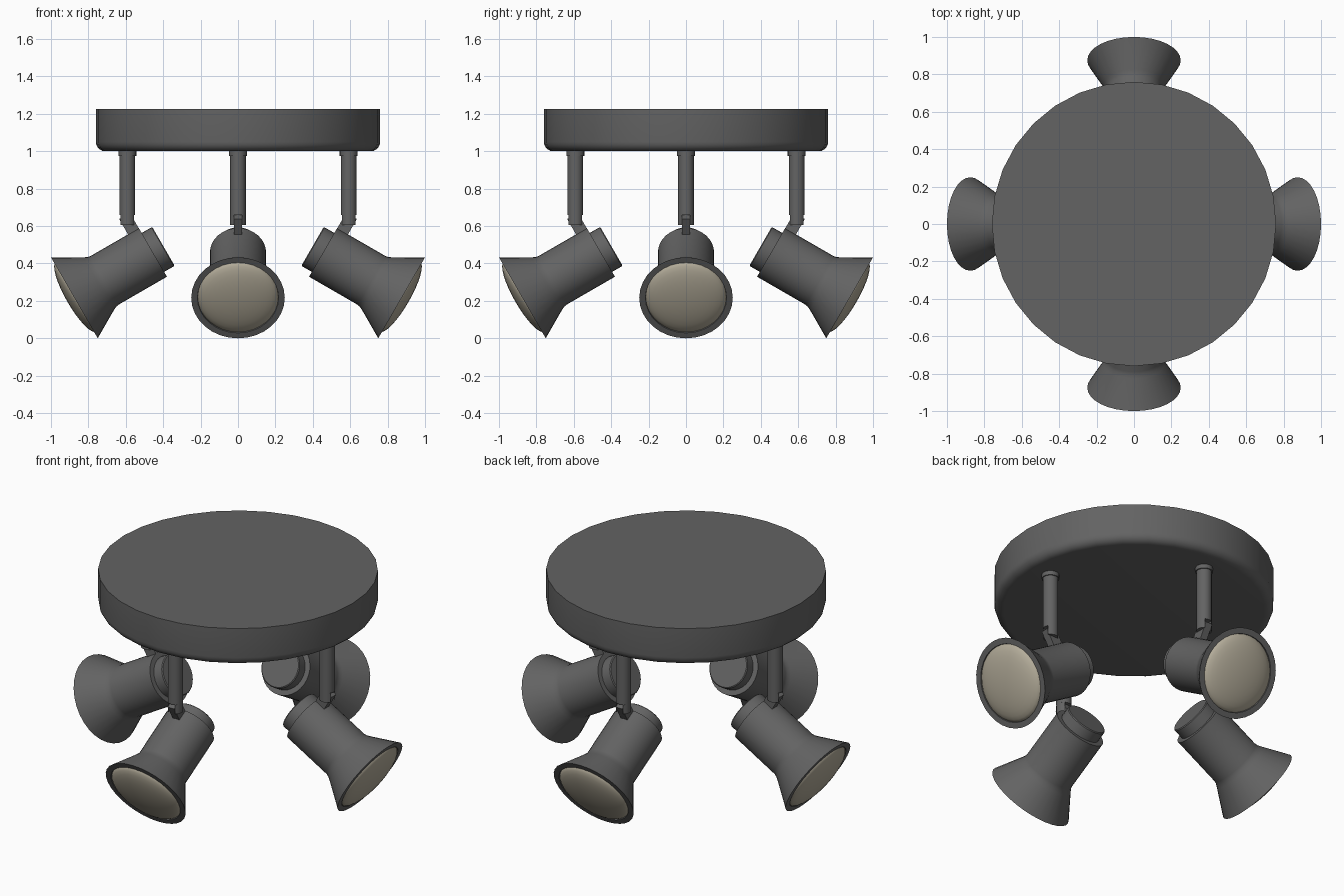
import bpy, bmesh, math
from mathutils import Matrix

if "Cube" in bpy.data.objects:
    bpy.data.objects.remove(bpy.data.objects["Cube"])


def material(name, rgb):
    m = bpy.data.materials.new(name)
    m.diffuse_color = (*rgb, 1)
    m.use_nodes = True
    m.node_tree.nodes["Principled BSDF"].inputs["Base Color"].default_value = m.diffuse_color
    return m


GREY = material("dark grey metal", (0.125, 0.125, 0.125))
GLASS = material("warm lens glass", (0.45, 0.41, 0.32))


def finish(name, bm, mat, matrix):
    bmesh.ops.remove_doubles(bm, verts=bm.verts, dist=1e-5)
    bmesh.ops.recalc_face_normals(bm, faces=bm.faces)
    me = bpy.data.meshes.new(name)
    bm.to_mesh(me)
    bm.free()
    me.materials.append(mat)
    me.shade_smooth()
    me.set_sharp_from_angle(angle=math.radians(35))
    ob = bpy.data.objects.new(name, me)
    ob.matrix_world = matrix
    bpy.context.collection.objects.link(ob)
    return ob


def lathe(name, profile, mat, matrix=Matrix(), sides=32):
    """Revolve (radius, height) points about local z."""
    bm = bmesh.new()
    vs = [bm.verts.new((r, 0, z)) for r, z in profile]
    es = [bm.edges.new(p) for p in zip(vs, vs[1:])]
    bmesh.ops.spin(bm, geom=vs + es, cent=(0, 0, 0), axis=(0, 0, 1),
                   angle=2 * math.pi, steps=sides, use_merge=True)
    return finish(name, bm, mat, matrix)


def prism(name, outline, z0, z1, mat, matrix):
    bm = bmesh.new()
    f = bm.faces.new([bm.verts.new((x, y, z0)) for x, y in outline])
    top = bmesh.ops.extrude_face_region(bm, geom=[f])["geom"]
    bmesh.ops.translate(bm, vec=(0, 0, z1 - z0),
                        verts=[v for v in top if isinstance(v, bmesh.types.BMVert)])
    return finish(name, bm, mat, matrix)


# ceiling plate with a rounded lower edge
edge = [(0.71 + 0.05 * math.sin(a), 1.05 - 0.05 * math.cos(a))
        for a in (math.radians(18 * i) for i in range(6))]
lathe("ceiling_plate", [(0, 1.0)] + edge + [(0.76, 1.225), (0, 1.225)], GREY)

SLOT, R = 0.022, 0.042
a0 = math.asin(SLOT / R)
arc = [(R * math.cos(a0 + (math.pi - 2 * a0) * i / 8),
        R * math.sin(a0 + (math.pi - 2 * a0) * i / 8)) for i in range(9)]

# shallow domed lens profile
lens = [(0.217 * math.cos(a), -0.012 + 0.055 * math.sin(a))
        for a in (math.radians(90 * i / 8) for i in range(8))] + [(0, 0.043)]

for i, side in enumerate(("right", "back", "left", "front")):
    turn = Matrix.Rotation(i * math.pi / 2, 4, "Z")
    stem = turn @ Matrix.Translation((0.592, 0, 0))
    head = (turn @ Matrix.Translation((0.875, 0, 0.2165))
            @ Matrix.Rotation(math.radians(120), 4, "Y"))

    # stem with collar, and a forked lower end
    lathe(side + "_stem", [(0, 0.66), (R, 0.66), (R, 0.975), (0.048, 0.975),
                           (0.048, 1.005), (0, 1.005)], GREY, stem, 20)
    prism(side + "_fork_a", arc, 0.605, 0.66, GREY, stem)
    prism(side + "_fork_b", arc, 0.605, 0.66, GREY,
          stem @ Matrix.Rotation(math.pi, 4, "Z"))

    # hinge tab from fork to lamp body
    prism(side + "_hinge_tab", [(-0.245, -SLOT), (-0.13, -SLOT), (-0.13, SLOT), (-0.245, SLOT)],
          -0.484, -0.418, GREY, head)

    # flared lamp shade with stepped back cap
    lathe(side + "_lamp_shade",
          [(0, -0.55), (0.115, -0.55), (0.12, -0.545), (0.12, -0.485), (0.15, -0.485),
           (0.15, -0.185), (0.154, -0.168), (0.163, -0.15), (0.25, 0),
           (0.217, 0), (0.213, -0.02), (0, -0.02)], GREY, head)
    lathe(side + "_lens", lens, GLASS, head)
